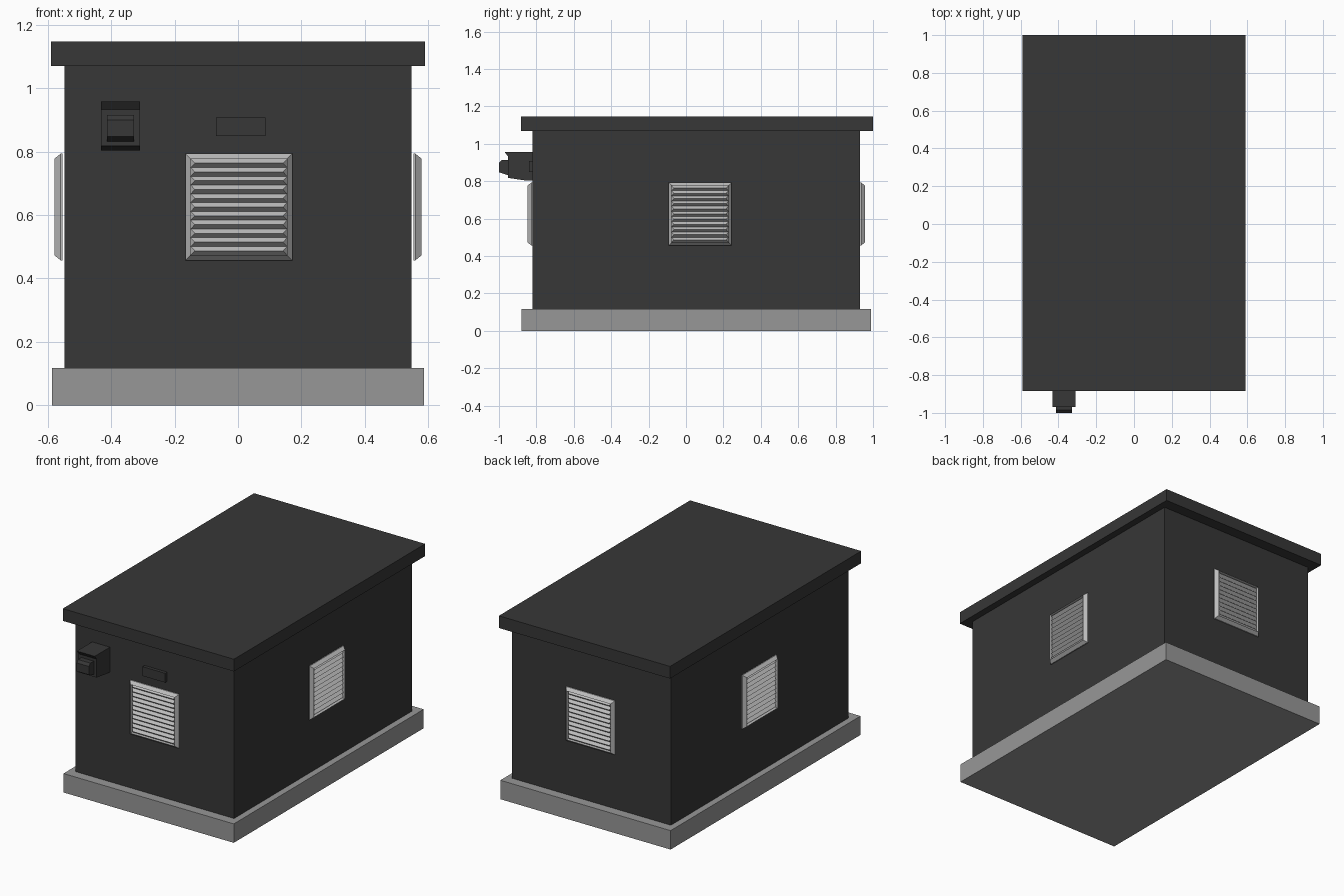
import bpy, bmesh
from math import radians
from mathutils import Matrix, Vector

cube = bpy.data.objects.get("Cube")
if cube:
    bpy.data.objects.remove(cube)


def material(name, value):
    m = bpy.data.materials.new(name)
    m.use_nodes = True
    colour = (value, value, value, 1)
    m.diffuse_color = colour
    m.node_tree.nodes["Principled BSDF"].inputs["Base Color"].default_value = colour
    return m


charcoal = material("charcoal", 0.038)
concrete = material("concrete grey", 0.31)
metal = material("light metal", 0.5)


def finish(name, bm, mat, matrix=Matrix()):
    bmesh.ops.recalc_face_normals(bm, faces=bm.faces)
    me = bpy.data.meshes.new(name)
    bm.to_mesh(me)
    bm.free()
    me.materials.append(mat)
    ob = bpy.data.objects.new(name, me)
    ob.matrix_world = matrix
    bpy.context.collection.objects.link(ob)
    return ob


def box(name, lo, hi, mat):
    bm = bmesh.new()
    bmesh.ops.create_cube(bm, size=1)
    lo, hi = Vector(lo), Vector(hi)
    for v in bm.verts:
        v.co = (lo + hi) / 2 + v.co * (hi - lo)
    return finish(name, bm, mat)


def extrude_profile(name, profile, x0, x1, mat):
    """Extrude a (y, z) outline along x."""
    bm = bmesh.new()
    face = bm.faces.new([bm.verts.new((x0, y, z)) for y, z in profile])
    ext = bmesh.ops.extrude_face_region(bm, geom=[face])
    verts = [g for g in ext["geom"] if isinstance(g, bmesh.types.BMVert)]
    bmesh.ops.translate(bm, vec=(x1 - x0, 0, 0), verts=verts)
    return finish(name, bm, mat)


# Main shell
box("base_slab", (-0.587, -0.88, 0), (0.587, 0.99, 0.118), concrete)
box("body", (-0.547, -0.82, 0.118), (0.547, 0.93, 1.07), charcoal)
box("roof", (-0.59, -0.883, 1.07), (0.59, 1.0, 1.146), charcoal)
box("name_plate", (-0.07, -0.84, 0.849), (0.086, -0.82, 0.907), charcoal)

# Lamp on the front wall, with a sloping hood and a tapered lens
extrude_profile("lamp_housing",
                [(-0.82, 0.957), (-0.97, 0.957), (-0.952, 0.933), (-0.952, 0.818),
                 (-0.85, 0.803), (-0.82, 0.803)], -0.432, -0.309, charcoal)
extrude_profile("lamp_lens",
                [(-0.952, 0.915), (-0.985, 0.915), (-1.0, 0.9), (-1.0, 0.848),
                 (-0.952, 0.832)], -0.413, -0.328, charcoal)

HALF, DEPTH, RIM, SLATS = 0.168, 0.026, 0.016, 11


def ring(bm, half, y):
    return [bm.verts.new((sx * half, y, sz * half))
            for sx, sz in ((-1, -1), (1, -1), (1, 1), (-1, 1))]


def vent(name, x, y, angle):
    """Louvre facing local -y, turned to face its wall."""
    place = Matrix.Translation((x, y, 0.625)) @ Matrix.Rotation(radians(angle), 4, "Z")
    # Chamfered frame with a recessed panel
    bm = bmesh.new()
    inner = HALF - RIM
    rings = [ring(bm, HALF, 0), ring(bm, HALF, -0.006),
             ring(bm, inner, -DEPTH), ring(bm, inner, -0.006)]
    for a, b in zip(rings, rings[1:]):
        for i in range(4):
            j = (i + 1) % 4
            bm.faces.new((a[i], a[j], b[j], b[i]))
    bm.faces.new(rings[0])
    bm.faces.new(rings[-1])
    finish(name + "_frame", bm, metal, place)
    # Slats: ridges with hipped ends
    bm = bmesh.new()
    pitch = 2 * inner / SLATS
    for k in range(SLATS):
        z0 = -inner + k * pitch
        base = [bm.verts.new((sx * inner, -0.006, z)) for sx, z in
                ((-1, z0), (1, z0), (1, z0 + pitch), (-1, z0 + pitch))]
        left, right = [bm.verts.new((s * (inner - 0.013), -DEPTH + 0.003, z0 + pitch * 0.5))
                       for s in (-1, 1)]
        bm.faces.new(base)
        bm.faces.new((base[0], base[1], right, left))
        bm.faces.new((base[2], base[3], left, right))
        bm.faces.new((base[1], base[2], right))
        bm.faces.new((base[3], base[0], left))
    finish(name + "_slats", bm, metal, place)


# One louvre per wall, standing just off the surface
vent("front_vent", 0.003, -0.821, 0)
vent("back_vent", 0.003, 0.931, 180)
vent("left_vent", 0.553, 0.075, 90)
vent("right_vent", -0.553, 0.075, -90)
